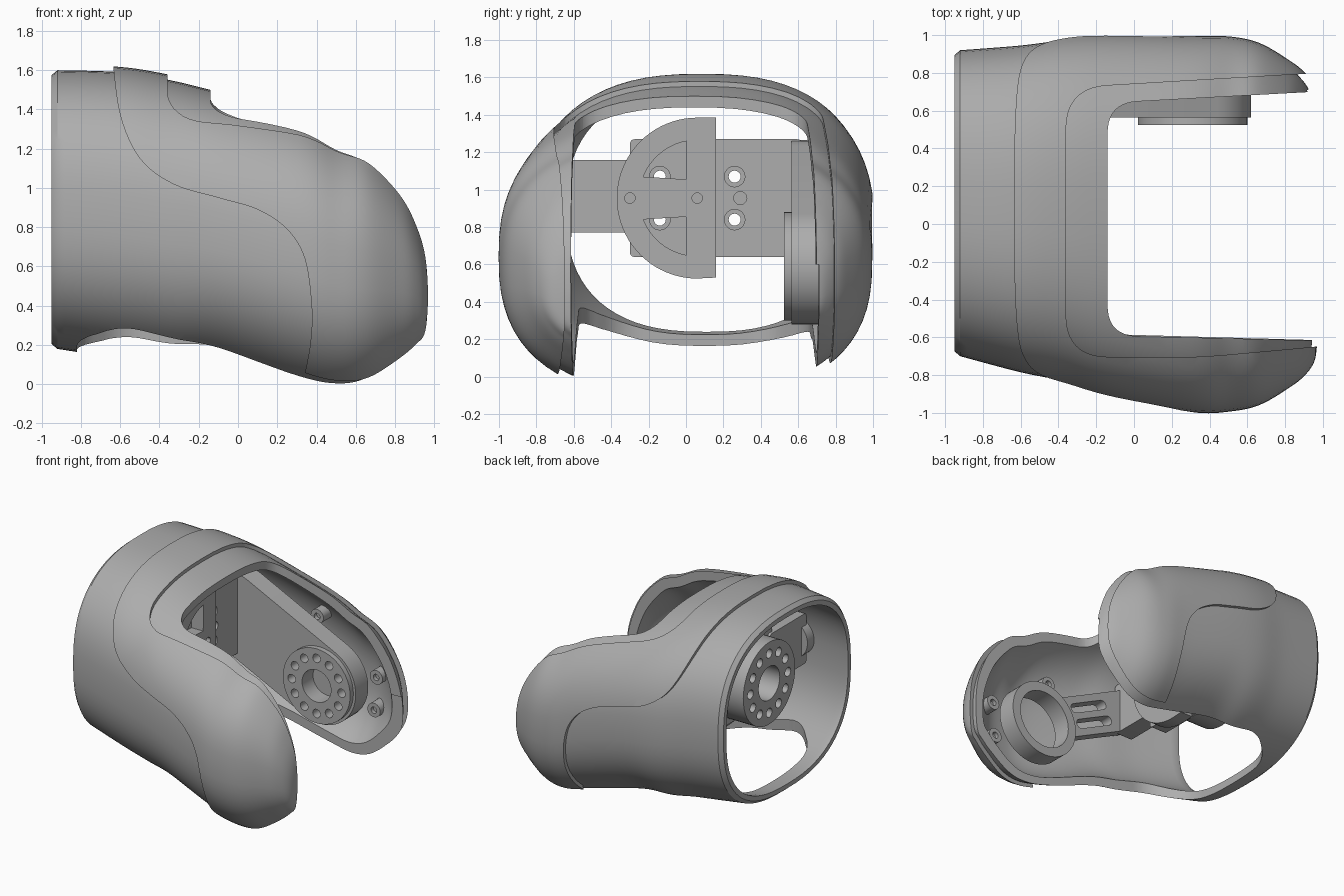
import bpy, bmesh
from math import sin, cos, pi, atan2, copysign
from mathutils import Vector

if "Cube" in bpy.data.objects:
    bpy.data.objects.remove(bpy.data.objects["Cube"])

grey = bpy.data.materials.new("plain_grey")
grey.use_nodes = True
grey.diffuse_color = (0.42, 0.42, 0.42, 1)
grey.node_tree.nodes["Principled BSDF"].inputs["Base Color"].default_value = (0.42, 0.42, 0.42, 1)


def make(name, bm):
    bmesh.ops.recalc_face_normals(bm, faces=bm.faces)
    mesh = bpy.data.meshes.new(name)
    bm.to_mesh(mesh)
    bm.free()
    obj = bpy.data.objects.new(name, mesh)
    mesh.materials.append(grey)
    bpy.context.collection.objects.link(obj)
    return obj


def prism(name, polys, axis, lo, hi):
    """Extrude flat outlines along an axis."""
    place = {"x": lambda a, b, t: (t, a, b),
             "y": lambda a, b, t: (a, t, b),
             "z": lambda a, b, t: (a, b, t)}[axis]
    bm = bmesh.new()
    for poly in polys:
        ends = [[bm.verts.new(place(p[0], p[1], t)) for p in poly] for t in (lo, hi)]
        for end in ends:
            bm.faces.new(end)
        for i in range(len(poly)):
            bm.faces.new((ends[0][i - 1], ends[0][i], ends[1][i], ends[1][i - 1]))
    return make(name, bm)


def arc(c, r, start, end, n=24):
    return [(c[0] + r * cos(start + (end - start) * i / n),
             c[1] + r * sin(start + (end - start) * i / n)) for i in range(n + 1)]


def circle(c, r, n=48):
    return arc(c, r, 0, 2 * pi, n)[:-1]


def capsule(c0, c1, r, n=24):
    a = atan2(c1[1] - c0[1], c1[0] - c0[0])
    return arc(c1, r, a - pi / 2, a + pi / 2, n) + arc(c0, r, a + pi / 2, a + 3 * pi / 2, n)


def rect(a0, a1, b0, b1):
    return [(a0, b0), (a1, b0), (a1, b1), (a0, b1)]


def rounded(points, r, n=10):
    out = []
    for i, p in enumerate(points):
        p = Vector(p)
        a = p + (Vector(points[i - 1]) - p).normalized() * r
        b = p + (Vector(points[(i + 1) % len(points)]) - p).normalized() * r
        for k in range(n + 1):
            t = k / n
            out.append(a * (1 - t) ** 2 + p * 2 * t * (1 - t) + b * t * t)
    return out


def hole_ring(c, radius, r, count=12):
    return [circle(p, r, 20) for p in circle(c, radius, count)]


def spline(points, steps):
    """Smooth path through points of any dimension."""
    pts = [points[0]] + list(points) + [points[-1]]
    out = []
    for a, b, c, d in zip(pts, pts[1:], pts[2:], pts[3:]):
        for k in range(steps):
            t = k / steps
            out.append([0.5 * (2 * q + (r - p) * t + (2 * p - 5 * q + 4 * r - s) * t * t
                               + (3 * q - p - 3 * r + s) * t ** 3)
                        for p, q, r, s in zip(a, b, c, d)])
    return out + [list(points[-1])]


def boolean(obj, operation, cutter):
    mod = obj.modifiers.new("cut", "BOOLEAN")
    mod.operation, mod.solver, mod.object = operation, "EXACT", cutter
    bpy.context.view_layer.objects.active = obj
    bpy.ops.object.modifier_apply(modifier=mod.name)
    bpy.data.objects.remove(cutter)


def cut(obj, polys, axis, lo, hi):
    boolean(obj, "DIFFERENCE", prism("cutter", polys, axis, lo, hi))


# Body sections: x, centre y, half width, centre z, half height
SECTIONS = [(-0.92, 0.11, 0.81, 0.89, 0.71), (-0.6, 0.08, 0.865, 0.86, 0.73),
            (-0.35, 0.07, 0.905, 0.82, 0.73), (-0.1, 0.04, 0.94, 0.78, 0.71),
            (0.3, 0, 0.97, 0.67, 0.72), (0.5, 0, 0.965, 0.6, 0.69),
            (0.65, 0, 0.93, 0.58, 0.65), (0.8, 0, 0.84, 0.55, 0.53),
            (0.88, 0, 0.775, 0.51, 0.42), (0.93, 0, 0.7, 0.46, 0.3),
            (0.945, 0, 0.6, 0.45, 0.05)]


def body(name, d, lead):
    """Lofted body grown by d; lead sets the first ring."""
    rings = spline(SECTIONS, 6)
    x, cy, w, cz, h = rings[0]
    rings.insert(0, [lead[0], cy, w - lead[1], cz, h - lead[1]])
    bm = bmesh.new()
    loops = []
    for x, cy, w, cz, h in rings:
        loop = []
        for k in range(72):
            c, s = cos(k * pi / 36), sin(k * pi / 36)
            loop.append(bm.verts.new((x + d * max(0, x),
                                      cy + max(w + d, 0.01) * copysign(abs(c) ** 0.8, c),
                                      cz + max(h + d, 0.01) * copysign(abs(s) ** 0.8, s))))
        loops.append(loop)
    for a, b in zip(loops, loops[1:]):
        for k in range(72):
            bm.faces.new((a[k - 1], a[k], b[k], b[k - 1]))
    bm.faces.new(loops[0])
    bm.faces.new(loops[-1])
    return make(name, bm)


# Inner shell: hollow, open between the two side lobes and underneath
shell = body("inner_shell", 0, (-0.95, 0.025))
boolean(shell, "DIFFERENCE", body("cavity", -0.06, (-1.3, 0)))
cut(shell, [rounded([(-0.14, -0.59), (1.5, -0.63), (1.5, 0.73), (-0.14, 0.64)], 0.16)], "z", 0.5, 2.5)
cut(shell, [rounded([(-0.82, -0.35), (-0.6, -0.57), (1.5, -0.63), (1.5, 0.73),
                     (-0.6, 0.66), (-0.82, 0.45)], 0.12)], "z", -0.5, 0.6)

# Raised cover behind a flowing seam
cover = body("outer_cover", 0.027, (-0.95, 0.025))
seam = spline([(-0.64, 1.66), (-0.6, 1.37), (-0.5, 1.15), (-0.33, 1.02), (-0.1, 0.95), (0.1, 0.89),
               (0.25, 0.79), (0.34, 0.64), (0.375, 0.4), (0.37, 0.22), (0.34, 0.05)], 6)
boolean(cover, "INTERSECT", prism("seam_region", [seam + [(0.34, -0.5), (2, -0.5), (2, 2.3), (-0.64, 2.3)]],
                                  "y", -2, 2))
boolean(cover, "DIFFERENCE", body("cover_core", -0.025, (-1.3, 0)))
cut(cover, [rounded([(-0.36, -0.7), (0.3, -0.71), (1.5, -0.6), (1.5, 0.83), (-0.36, 0.72)], 0.22)], "z", -1, 3)

# Hub: mounting flange, block and D-shaped plate
HUB = (0.06, 0.955)
through = [(HUB[0] + sy * 0.2, HUB[1] + sz * 0.115) for sy in (-1, 1) for sz in (-1, 1)]
flange = prism("hub_flange", [circle(HUB, 0.32)], "x", -0.76, -0.52)
cut(flange, hole_ring(HUB, 0.231, 0.035), "x", -0.9, -0.4)
cut(flange, [circle(HUB, 0.13)], "x", -0.9, -0.57)

block = prism("hub_block", [rounded(rect(-0.3, 0.62, 0.64, 1.27), 0.03)], "x", -0.53, -0.4)
cut(block, [circle(p, 0.032, 20) for p in through], "x", -0.7, -0.2)
cut(block, [circle(p, 0.055, 24) for p in through] + [circle((0.29, HUB[1]), 0.035, 20)], "x", -0.42, -0.2)
prism("hub_side_block", [rounded(rect(-0.7, -0.25, 0.77, 1.16), 0.03)], "x", -0.55, -0.41)

plate = prism("hub_plate", [[(0.16, 0.53)] + [(0.16, 1.385)] + arc(HUB, 0.43, pi / 2, 3 * pi / 2, 40)],
              "x", -0.4, -0.3)
windows = []
for side in (-1, 1):
    curve = [(y, HUB[1] + side * (z - HUB[1])) for y, z in arc(HUB, 0.31, pi * 0.56, pi * 0.88, 16)]
    windows.append(curve + [(0, HUB[1] + side * 0.1)])
cut(plate, windows, "x", -0.6, -0.1)
cut(plate, [circle((y, HUB[1]), 0.028, 20) for y in (-0.3, 0.06)], "x", -0.35, -0.1)

# Back arm carrying a joint disc
ROOT, JOINT = (-0.45, 0.955), (0.31, 0.59)
arm = prism("back_arm", [capsule(ROOT, JOINT, 0.31)], "y", 0.565, 0.72)
disc = prism("joint_disc", [circle(JOINT, 0.29)], "y", 0.525, 0.6)
for part in (arm, disc):
    cut(part, hole_ring(JOINT, 0.215, 0.033) + [circle(JOINT, 0.125)], "y", 0.4, 0.66)

# Front arm: slotted neck and bearing ring
neck = prism("front_arm", [capsule(ROOT, JOINT, 0.15)], "y", -0.73, -0.64)
along = (Vector(JOINT) - Vector(ROOT)).normalized()
across = Vector((-along.y, along.x))
slots = [capsule(Vector(ROOT) + along * 0.2 + across * s, Vector(ROOT) + along * 0.48 + across * s, 0.035, 8)
         for s in (-0.06, 0.06)]
cut(neck, slots + [circle(JOINT, 0.23)], "y", -0.9, -0.5)
ring = prism("bearing_ring", [circle(JOINT, 0.29)], "y", -0.76, -0.615)
cut(ring, [circle(JOINT, 0.22)], "y", -0.9, -0.5)

# Screw bosses inside both lobes
for label, side in (("back", 1), ("front", -1)):
    for i, (x, z) in enumerate([(0.15, 1.0), (0.66, 0.66), (0.64, 0.4)]):
        lo, hi = sorted((side * 0.76, side * 0.87))
        boss = prism(f"{label}_screw_boss_{i + 1}", [circle((x, z), 0.055, 24)], "y", lo, hi)
        lo, hi = sorted((side * 0.7, side * 0.79))
        cut(boss, [circle((x, z), 0.025, 16)], "y", lo, hi)

# Smooth curved faces, keep hard edges
for obj in bpy.context.scene.objects:
    obj.select_set(obj.type == "MESH")
bpy.context.view_layer.objects.active = shell
bpy.ops.object.shade_smooth_by_angle(angle=0.5)
